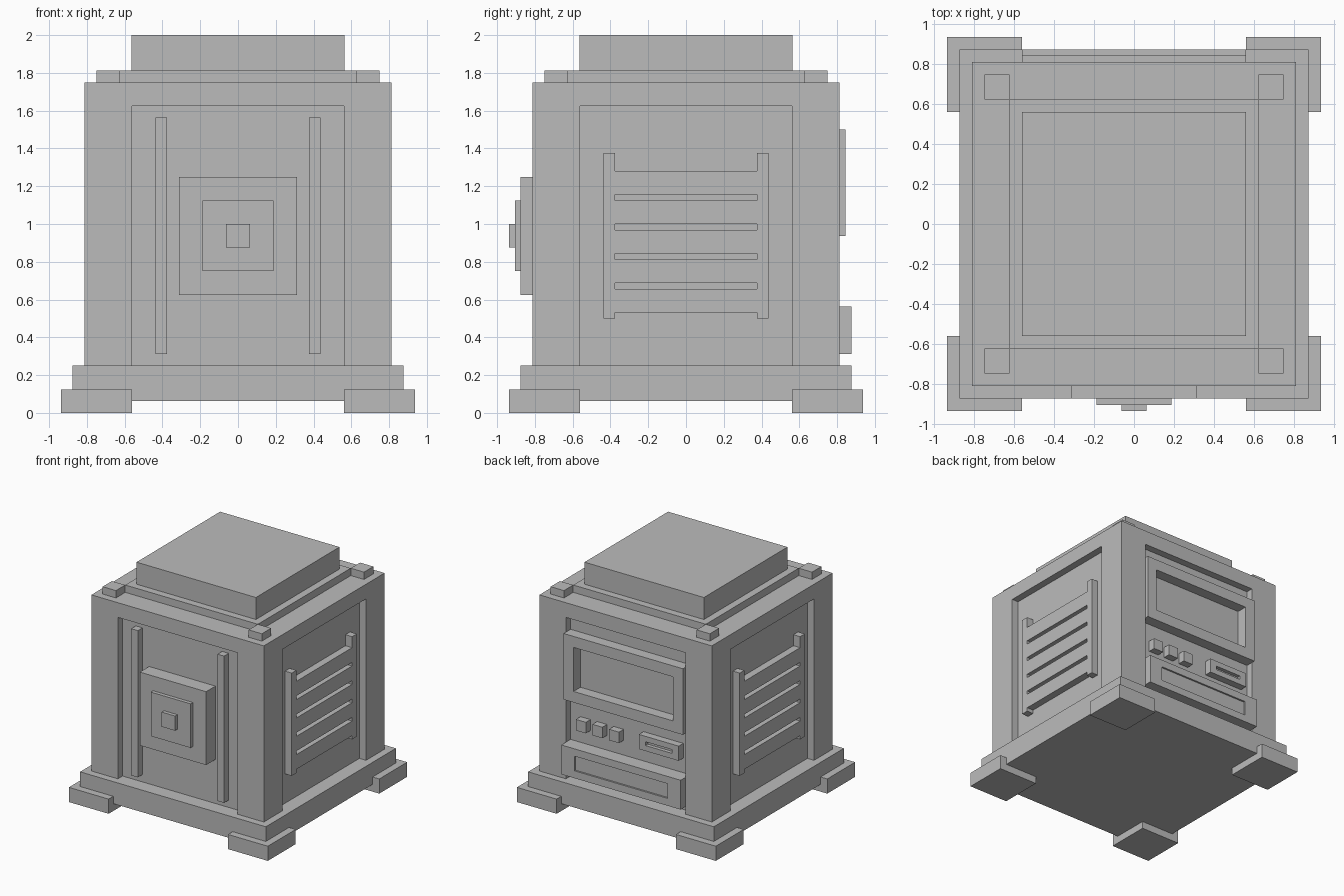
import bpy

if "Cube" in bpy.data.objects:
    bpy.data.objects.remove(bpy.data.objects["Cube"])

grey = bpy.data.materials.new("plain grey")
grey.diffuse_color = (0.5, 0.5, 0.5, 1)
grey.use_nodes = True
grey.node_tree.nodes["Principled BSDF"].inputs["Base Color"].default_value = grey.diffuse_color


def box(name, x, y, z):
    """Box from (min, max) ranges on each axis."""
    x, y, z = sorted(x), sorted(y), sorted(z)
    verts = [(a, b, c) for c in z for b in y for a in x]
    faces = [(0, 2, 3, 1), (4, 5, 7, 6), (0, 1, 5, 4),
             (2, 6, 7, 3), (0, 4, 6, 2), (1, 3, 7, 5)]
    mesh = bpy.data.meshes.new(name)
    mesh.from_pydata(verts, [], faces)
    mesh.materials.append(grey)
    ob = bpy.data.objects.new(name, mesh)
    bpy.context.collection.objects.link(ob)
    return ob


def cut(ob, *ranges):
    """Cut boxes out of an object, leaving a clean mesh."""
    cutters = [box("cutter", *r) for r in ranges]
    for c in cutters:
        c.hide_render = True
        mod = ob.modifiers.new("cut", 'BOOLEAN')
        mod.operation, mod.solver, mod.object = 'DIFFERENCE', 'EXACT', c
    bpy.context.view_layer.update()
    deps = bpy.context.evaluated_depsgraph_get()
    mesh = bpy.data.meshes.new_from_object(ob.evaluated_get(deps))
    ob.modifiers.clear()
    ob.data = mesh
    for c in cutters:
        bpy.data.objects.remove(c)


def sym(v):
    return (-v, v)


SIDES = ((-1, "left"), (1, "right"))
ENDS = ((-1, "front"), (1, "back"))

# Base, feet and top studs
box("base", sym(0.875), sym(0.875), (0.0625, 0.25))
for sx, side in SIDES:
    for sy, end in ENDS:
        box(f"{end}_{side}_foot", (sx * 0.5625, sx * 0.9375),
            (sy * 0.5625, sy * 0.9375), (0, 0.125))
        box(f"{end}_{side}_stud", (sx * 0.625, sx * 0.75),
            (sy * 0.625, sy * 0.75), (1.75, 1.8125))

# Body with a recessed panel on every side
body = box("body", sym(0.8125), sym(0.8125), (0.25, 1.75))
recess_z = (0.2, 1.625)
cut(body, *[(sym(0.5625), (s * 0.75, s * 0.9), recess_z) for s in (-1, 1)],
    *[((s * 0.75, s * 0.9), sym(0.5625), recess_z) for s in (-1, 1)])

# Stepped lid
box("lid_plate", sym(0.625), sym(0.625), (1.75, 1.8125))
box("lid", sym(0.5625), sym(0.5625), (1.8125, 2.0))

# Front: two upright rails and a stepped square boss
for s, side in SIDES:
    box(f"front_{side}_rail", (s * 0.375, s * 0.4375), (-0.75, -0.8125), (0.3125, 1.5625))
box("boss_plate", sym(0.3125), (-0.75, -0.875), (0.625, 1.25))
box("boss_step", sym(0.1875), (-0.875, -0.90625), (0.75, 1.125))
box("boss_button", sym(0.0625), (-0.90625, -0.9375), (0.875, 1.0))

# Side vents: uprights joined by five slats
for s, side in SIDES:
    vent = box(f"{side}_vent", (s * 0.75, s * 0.8125), sym(0.4375), (0.5, 1.375))
    deep = (s * 0.7, s * 0.9)
    slots = [(0.65625 + i * 0.15625, 0.6875 + i * 0.15625) for i in range(4)]
    cut(vent, *[(deep, sym(0.375), z) for z in [(0.4, 0.53125), (1.28125, 1.5)] + slots])

# Back: screen frame
frame = box("screen_frame", sym(0.5625), (0.75, 0.84375), (0.9375, 1.5))
cut(frame, (sym(0.46875), (0.7, 0.9), (1.03125, 1.40625)))

# Back: three buttons
for i in range(3):
    x = 0.46875 - i * 0.15625
    box(f"button_{i + 1}", (x - 0.09375, x), (0.75, 0.8125), (0.6875, 0.78125))

# Back: slot housing
slot = box("slot_housing", (-0.5, -0.125), (0.75, 0.8125), (0.6875, 0.8125))
cut(slot, ((-0.4375, -0.1875), (0.78125, 0.9), (0.734, 0.766)))

# Back: drawer with a shallow inset label area
drawer = box("drawer", sym(0.5625), (0.75, 0.875), (0.3125, 0.5625))
cut(drawer, (sym(0.4375), (0.86, 0.95), (0.375, 0.5)))
